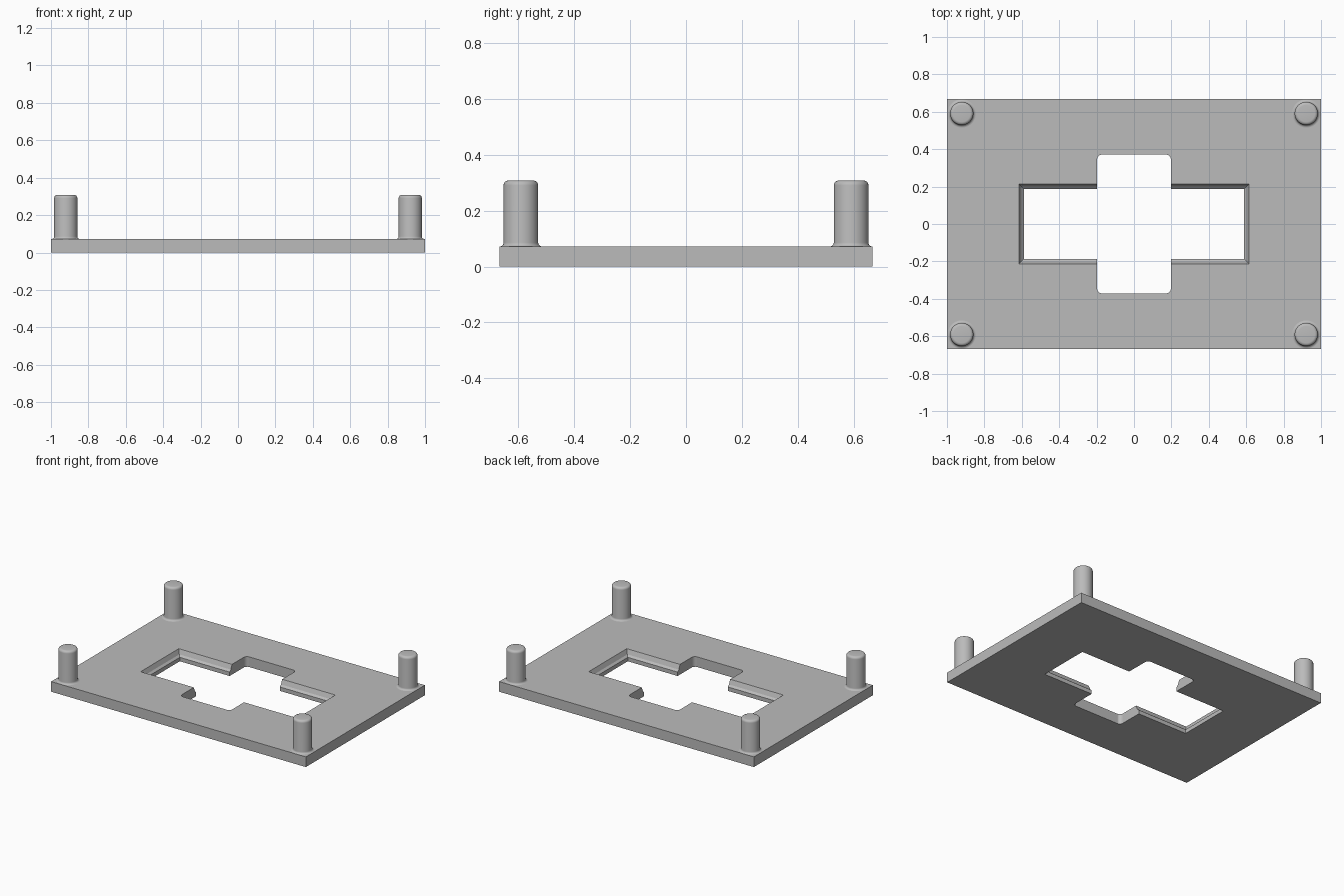
import bpy, bmesh, math

if "Cube" in bpy.data.objects:
    bpy.data.objects.remove(bpy.data.objects["Cube"])

THICK, TOP = 0.072, 0.308

grey = bpy.data.materials.new("plain grey")
grey.use_nodes = True
COLOUR = (0.5, 0.5, 0.5, 1)
grey.diffuse_color = COLOUR
grey.node_tree.nodes["Principled BSDF"].inputs["Base Color"].default_value = COLOUR


def loft(name, rings):
    """Join closed rings of points into a capped solid."""
    bm = bmesh.new()
    loops = [[bm.verts.new(p) for p in ring] for ring in rings]
    n = len(loops[0])
    for a, b in zip(loops, loops[1:]):
        for i in range(n):
            j = (i + 1) % n
            bm.faces.new((a[i], a[j], b[j], b[i]))
    bm.faces.new(loops[0][::-1])
    bm.faces.new(loops[-1])
    mesh = bpy.data.meshes.new(name)
    bm.to_mesh(mesh)
    bm.free()
    mesh.materials.append(grey)
    obj = bpy.data.objects.new(name, mesh)
    bpy.context.collection.objects.link(obj)
    return obj


def rectangle(x, y, z, radius=0, steps=6):
    """Rectangle ring, with rounded corners if a radius is given."""
    if not radius:
        return [(x, y, z), (-x, y, z), (-x, -y, z), (x, -y, z)]
    ring = []
    for k, (sx, sy) in enumerate(((1, 1), (-1, 1), (-1, -1), (1, -1))):
        for i in range(steps + 1):
            a = (k + i / steps) * math.pi / 2
            ring.append((sx * (x - radius) + radius * math.cos(a),
                         sy * (y - radius) + radius * math.sin(a), z))
    return ring


def circle(cx, cy, r, z, n=48):
    return [(cx + r * math.cos(i * math.tau / n), cy + r * math.sin(i * math.tau / n), z)
            for i in range(n)]


# Base plate with a cross-shaped opening
plate = loft("base_plate", [rectangle(1, 0.667, 0), rectangle(1, 0.667, THICK)])

# Long slot with a stepped, sloping rim; short slot with rounded corners
slot_rim = [(0, -0.05), (0, 0.028), (0.014, 0.04), (0.027, THICK), (0.027, 0.1)]
long_slot = loft("long_slot_cutter", [rectangle(0.588 + o, 0.187 + o, z) for o, z in slot_rim])
short_slot = loft("short_slot_cutter", [rectangle(0.197, 0.371, z, 0.025) for z in (-0.06, 0.11)])

for cutter in (long_slot, short_slot):
    cutter.hide_render = True
    cutter.hide_viewport = True
    cut = plate.modifiers.new(cutter.name, "BOOLEAN")
    cut.operation = "DIFFERENCE"
    cut.solver = "EXACT"
    cut.object = cutter

# Corner pins with a flared foot and a rounded top
R, FOOT, EDGE = 0.062, 0.014, 0.017
quarter = [i * math.pi / 10 for i in range(6)]
profile = [(R + FOOT * (1 - math.sin(a)), THICK + FOOT * (1 - math.cos(a))) for a in quarter]
profile += [(R - EDGE * (1 - math.cos(a)), TOP - EDGE * (1 - math.sin(a))) for a in quarter]
for side, sx in (("left", 1), ("right", -1)):
    for end, sy in (("front", -1), ("back", 1)):
        pin = loft(f"{end}_{side}_pin",
                   [circle(sx * 0.921, sy * 0.591, r, z) for r, z in profile])
        bpy.ops.object.select_all(action="DESELECT")
        pin.select_set(True)
        bpy.context.view_layer.objects.active = pin
        bpy.ops.object.shade_smooth_by_angle(angle=math.radians(35))
